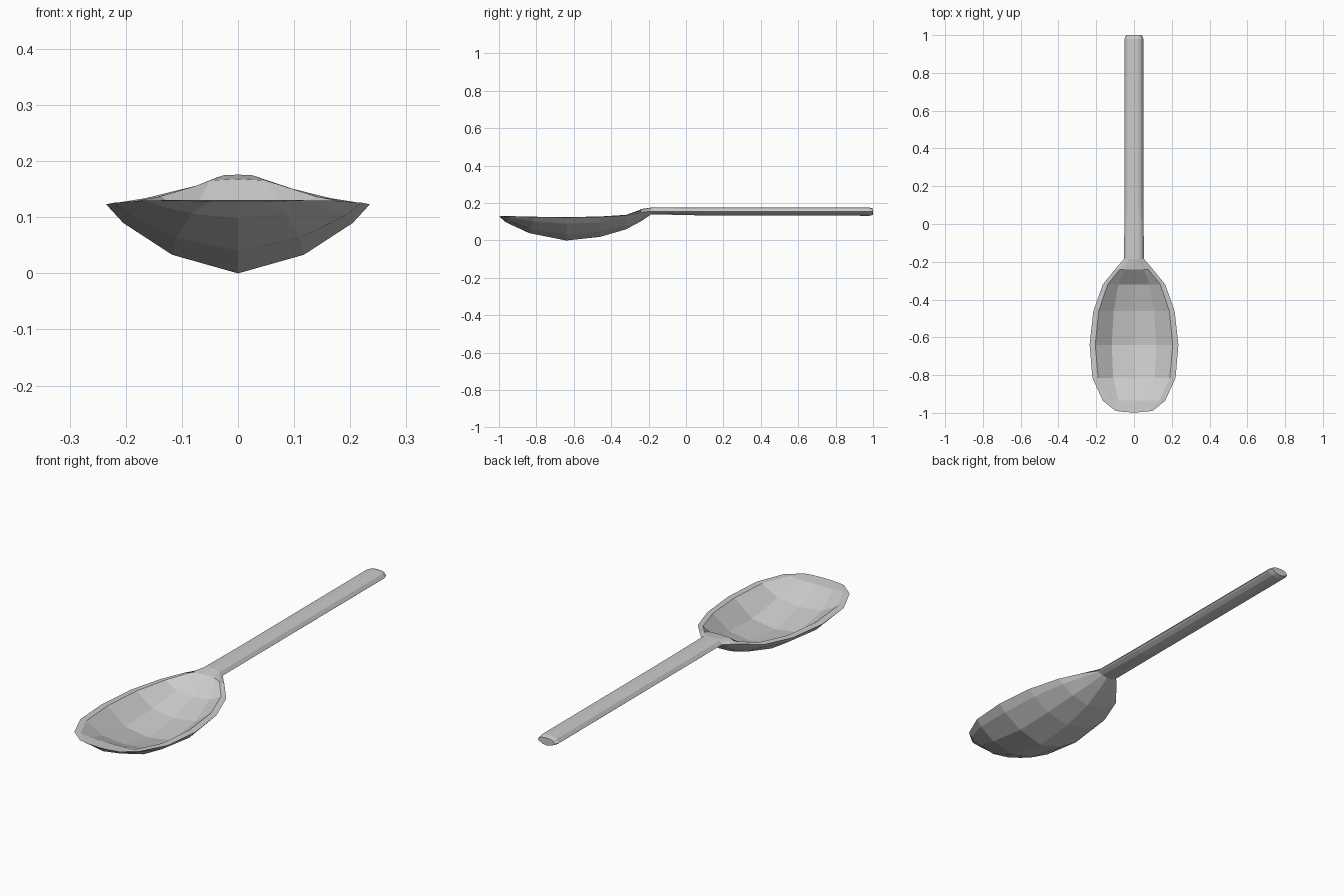
import bpy, bmesh

# Stations along the spoon: y, half width, rim z, underside z, inner rim z, floor z, rim inset, forward bow
stations = [
    (-0.988, 0.100, 0.130, 0.128, 0.131, 0.131, 0.020, 0.010),
    (-0.935, 0.165, 0.130, 0.098, 0.130, 0.126, 0.030, 0.030),
    (-0.815, 0.220, 0.126, 0.040, 0.127, 0.072, 0.030, 0.025),
    (-0.640, 0.235, 0.123, 0.000, 0.125, 0.036, 0.030, 0.000),
    (-0.460, 0.215, 0.126, 0.019, 0.128, 0.054, 0.028, 0.000),
    (-0.320, 0.165, 0.134, 0.060, 0.137, 0.098, 0.026, 0.000),
    (-0.240, 0.100, 0.150, 0.103, 0.156, 0.168, 0.025, 0.000),
    (-0.185, 0.053, 0.156, 0.140, 0.170, 0.176, 0.013, 0.000),
    (0.080, 0.050, 0.154, 0.134, 0.169, 0.176, 0.012, 0.000),
    (0.980, 0.050, 0.154, 0.132, 0.169, 0.176, 0.012, 0.000),
    (1.000, 0.042, 0.154, 0.137, 0.166, 0.171, 0.010, 0.000),
]


def section(y, w, rim, low, lip, floor, inset, bow):
    """Closed cross-section: underside arc, rim edge, then the upper surface."""
    d = rim - low
    half = [(0.5 * w, low + 0.27 * d), (0.87 * w, low + 0.73 * d), (w, rim),
            (w - inset, lip), (0.5 * w, floor + 0.2 * (lip - floor))]
    pts = [(0, low)] + half + [(0, floor)] + [(-x, z) for x, z in reversed(half)]
    under = {0, 1, 2, 10, 11}
    out = []
    for i, (x, z) in enumerate(pts):
        shift = bow * (1 - (x / w) ** 2) if (i in under or y < -0.98) else 0
        out.append((x, y - shift, z))
    return out


# Spoon: bowl and handle lofted as one faceted shell
bm = bmesh.new()
rings = [[bm.verts.new(p) for p in section(*s)] for s in stations]
n = len(rings[0])
for a, b in zip(rings, rings[1:]):
    for i in range(n):
        j = (i + 1) % n
        bm.faces.new((a[i], a[j], b[j], b[i]))
bm.faces.new(rings[-1])

# Thin tip edge closed with a strip of faces
tip = rings[0]
for i in range(6):
    lo, hi = tip[i], tip[i + 1]
    bm.faces.new([v for k, v in enumerate((lo, hi, tip[(12 - i - 1) % 12], tip[(12 - i) % 12]))
                  if v not in (lo, hi, tip[11 - i], tip[(12 - i) % 12])[:k]])

bmesh.ops.recalc_face_normals(bm, faces=bm.faces)
mesh = bpy.data.meshes.new("spoon")
bm.to_mesh(mesh)
bm.free()
spoon = bpy.data.objects.new("spoon", mesh)
bpy.context.collection.objects.link(spoon)
